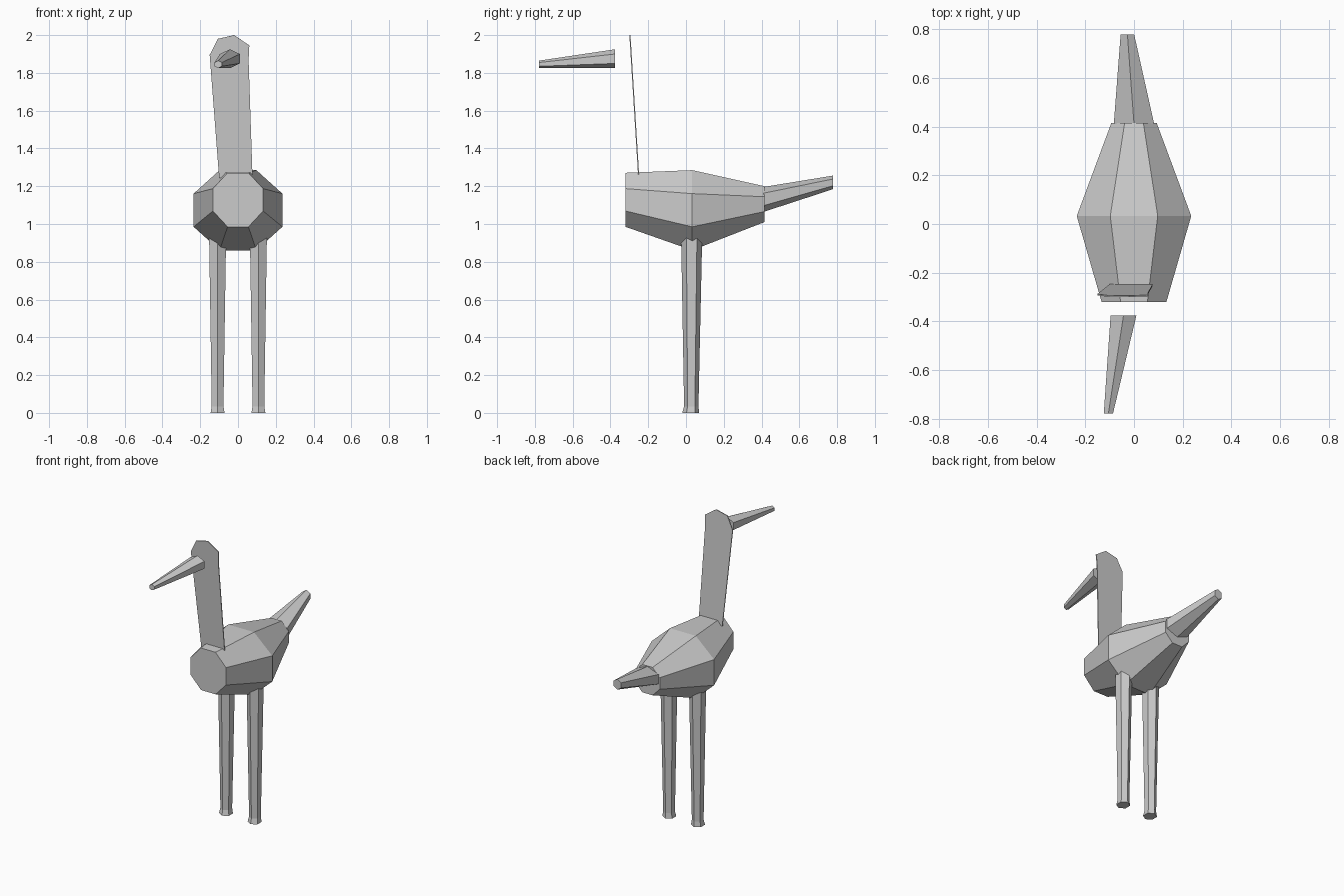
import bpy
import math

old = bpy.data.objects.get("Cube")
if old:
    bpy.data.objects.remove(old, do_unlink=True)

grey = bpy.data.materials.new("plain grey")
grey.use_nodes = True
colour = (0.6, 0.6, 0.6, 1)
grey.diffuse_color = colour
grey.node_tree.nodes["Principled BSDF"].inputs["Base Color"].default_value = colour


def make_object(name, verts, faces):
    mesh = bpy.data.meshes.new(name)
    mesh.from_pydata(verts, [], faces)
    mesh.materials.append(grey)
    obj = bpy.data.objects.new(name, mesh)
    bpy.context.collection.objects.link(obj)
    return obj


def loft(name, rings, sides, axis):
    """Capped tube through rings of (centre, half width, half depth), along y or z."""
    verts = []
    for (x, y, z), rx, rv in rings:
        for i in range(sides):
            # an octagon sits on a flat side, a hexagon on a corner
            a = 2 * math.pi * i / sides + (math.pi / 8 if sides == 8 else math.pi / 6)
            k = 1 / math.cos(math.pi / sides)
            kv = k if sides == 8 else 1
            u, v = rx * k * math.cos(a), rv * kv * math.sin(a)
            verts.append((x + u, y, z + v) if axis == "y" else (x + u, y + v, z))
    faces = []
    for r in range(len(rings) - 1):
        for i in range(sides):
            j = (i + 1) % sides
            quad = [r * sides + i, r * sides + j, (r + 1) * sides + j, (r + 1) * sides + i]
            faces.append(quad if axis == "z" else quad[::-1])
    first = list(range(sides))
    last = [(len(rings) - 1) * sides + i for i in first]
    faces += [first[::-1], last] if axis == "z" else [first, last[::-1]]
    return make_object(name, verts, faces)


# Faceted body, tail and beak
loft("body", [((0, -0.32, 1.128), 0.133, 0.143),
              ((0, 0.033, 1.073), 0.235, 0.212),
              ((0, 0.415, 1.105), 0.093, 0.095)], 8, "y")
loft("tail", [((0, 0.41, 1.13), 0.083, 0.066),
              ((-0.027, 0.777, 1.22), 0.028, 0.036)], 6, "y")
loft("beak", [((-0.105, -0.777, 1.845), 0.019, 0.02),
              ((-0.043, -0.375, 1.875), 0.053, 0.05)], 6, "y")

# Legs with slightly flared feet
for side, name in ((1, "left_leg"), (-1, "right_leg")):
    x = side * 0.108
    loft(name, [((x, 0.025, 0), 0.037, 0.045),
                ((x, 0.028, 0.035), 0.031, 0.038),
                ((x, 0.03, 0.94), 0.045, 0.056)], 6, "z")

# Thin, leaning neck and head
outline = [(-0.1, 1.245), (0.077, 1.245), (0.056, 1.87), (0.06, 1.945),
           (-0.02, 2.0), (-0.107, 1.98), (-0.15, 1.895)]
verts = [(x, -0.25 - 0.062 * (z - 1.245), z) for x, z in outline]
neck = make_object("neck_and_head", verts, [list(range(len(verts)))])
thickness = neck.modifiers.new("thickness", "SOLIDIFY")
thickness.thickness = 0.006
thickness.offset = 0
